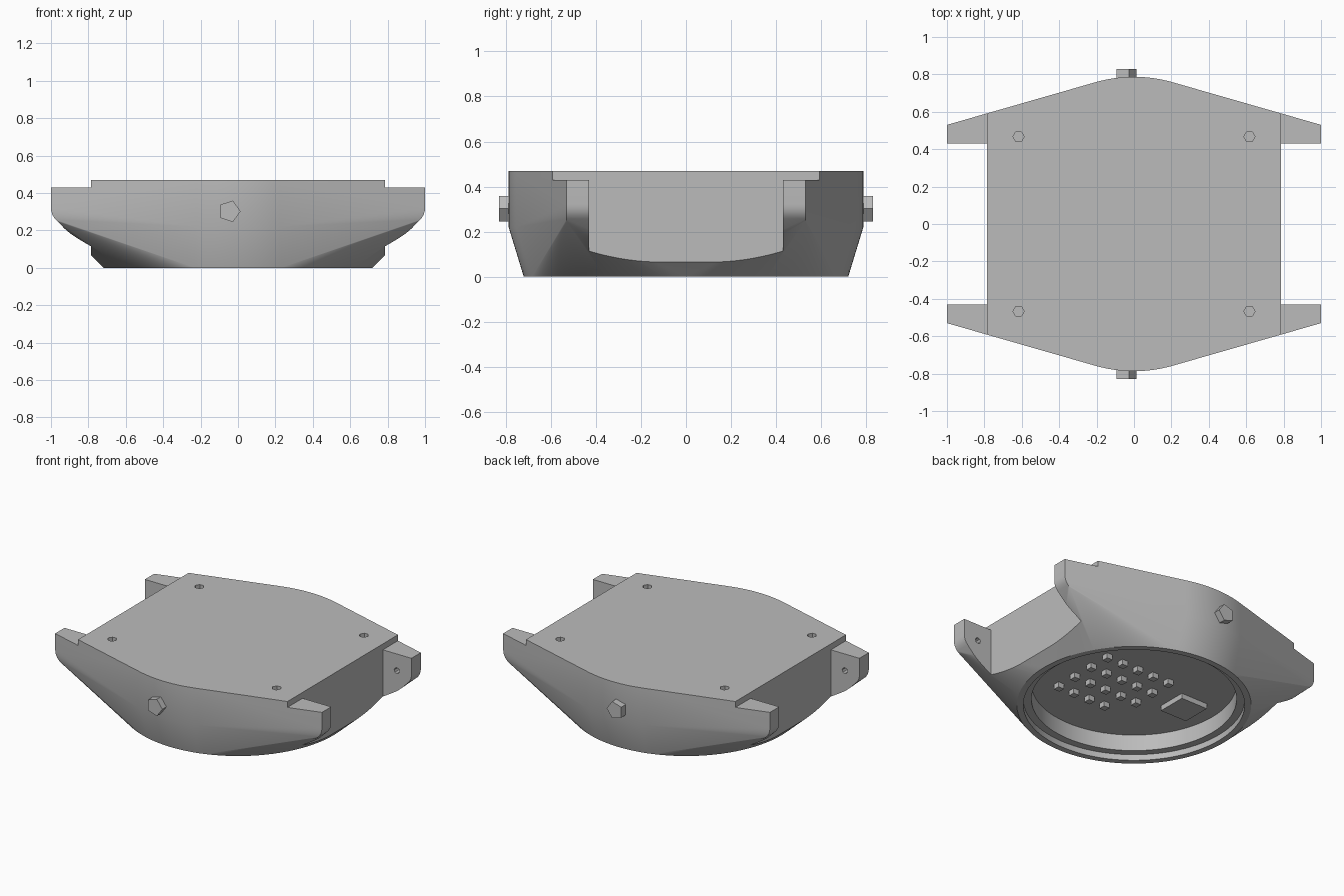
import bpy, bmesh, math
from mathutils import Matrix, Vector

cube = bpy.data.objects.get("Cube")
if cube:
    bpy.data.objects.remove(cube, do_unlink=True)

grey = bpy.data.materials.new("case grey")
grey.use_nodes = True
grey.diffuse_color = (0.5, 0.5, 0.5, 1)
grey.node_tree.nodes["Principled BSDF"].inputs["Base Color"].default_value = (0.5, 0.5, 0.5, 1)

SLOT_X, LUG_Y, TOP, LUG_TOP = 0.785, 0.43, 0.47, 0.43
FLOOR_Z = 0.15


def finish(name, bm):
    bmesh.ops.recalc_face_normals(bm, faces=bm.faces)
    mesh = bpy.data.meshes.new(name)
    bm.to_mesh(mesh)
    bm.free()
    obj = bpy.data.objects.new(name, mesh)
    bpy.context.collection.objects.link(obj)
    mesh.materials.append(grey)
    return obj


def add_box(bm, lo, hi):
    lo, hi = Vector(lo), Vector(hi)
    mat = Matrix.Translation((lo + hi) / 2) @ Matrix.Diagonal((*(hi - lo), 1))
    bmesh.ops.create_cube(bm, size=1, matrix=mat)


def add_prism(bm, centre, radius, depth, sides, axis="Z"):
    # create_cone puts its first vertex on +y, so turn it onto +x
    mat = Matrix.Translation(centre)
    if axis == "Y":
        mat = mat @ Matrix.Rotation(math.pi / 2, 4, "X")
    mat = mat @ Matrix.Rotation(-math.pi / 2, 4, "Z")
    bmesh.ops.create_cone(bm, cap_ends=True, segments=sides, radius1=radius,
                          radius2=radius, depth=depth, matrix=mat)


def cut(obj, name, bm):
    cutter = finish(name, bm)
    cutter.hide_render = True
    mod = obj.modifiers.new(name, "BOOLEAN")
    mod.operation, mod.solver, mod.object = "DIFFERENCE", "EXACT", cutter
    bpy.context.view_layer.objects.active = obj
    bpy.ops.object.modifier_apply(modifier=name)
    bpy.data.objects.remove(cutter, do_unlink=True)


# Case: convex skin from the bottom circle up to the pointed outline
bm = bmesh.new()
for i in range(96):
    a = math.tau * i / 96
    bm.verts.new((0.72 * math.cos(a), 0.72 * math.sin(a), 0))
for sy in (-1, 1):
    # rounded crown in the middle of each long wall
    for i in range(-8, 9):
        x = 0.22 * i / 8
        y = 0.787 - 0.033 * (i / 8) ** 2
        for z in (0.22, TOP):
            bm.verts.new((x, sy * y, z))
    # lug corners, rounded off underneath
    for sx in (-1, 1):
        bm.verts.new((sx, sy * 0.53, TOP))
        for i in range(6):
            a = math.pi / 2 * i / 5 * 0.62
            bm.verts.new((sx * (0.91 + 0.09 * math.cos(a)), sy * 0.53,
                          0.32 - 0.09 * math.sin(a)))
hull = bmesh.ops.convex_hull(bm, input=bm.verts[:])
loose = [v for v in bm.verts if not v.link_faces]
bmesh.ops.delete(bm, geom=loose, context="VERTS")
bmesh.ops.dissolve_limit(bm, angle_limit=0.002, verts=bm.verts[:], edges=bm.edges[:])
case = finish("case", bm)

# Strap slots and the lowered lug tops
bm = bmesh.new()
for sx in (-1, 1):
    x0, x1 = sorted((sx * SLOT_X, sx * 1.2))
    add_box(bm, (x0, -LUG_Y, -0.1), (x1, LUG_Y, 0.6))
cut(case, "strap_slots", bm)
bm = bmesh.new()
for sx in (-1, 1):
    x0, x1 = sorted((sx * SLOT_X, sx * 1.2))
    add_box(bm, (x0, -1, LUG_TOP), (x1, 1, 0.6))
cut(case, "lug_steps", bm)

# Stepped round recess underneath
for name, radius, depth in (("cover_ledge", 0.68, 0.04), ("recess", 0.63, FLOOR_Z)):
    bm = bmesh.new()
    add_prism(bm, (0, 0, depth / 2 - 0.1), radius, depth + 0.2, 96)
    cut(case, name, bm)

# Screw holes in the top and spring bar holes in the lugs
bm = bmesh.new()
for sx in (-1, 1):
    for sy in (-1, 1):
        add_prism(bm, (sx * 0.617, sy * 0.467, TOP), 0.03, 0.16, 6)
        add_prism(bm, (sx * 0.89, sy * LUG_Y, 0.317), 0.02, 0.1, 8, "Y")
cut(case, "holes", bm)

bpy.ops.object.select_all(action="DESELECT")
case.select_set(True)
bpy.context.view_layer.objects.active = case
bpy.ops.object.shade_smooth_by_angle(angle=math.radians(30))

# Five-sided side buttons
for name, sy in (("front_button", -1), ("back_button", 1)):
    bm = bmesh.new()
    add_prism(bm, (-0.046, sy * 0.79, 0.302), 0.06, 0.08, 5, "Y")
    finish(name, bm)

# Contact studs on the recess floor
bm = bmesh.new()
for row in range(4):
    for col in range(5):
        if row == 0 and col == 4:
            continue
        x, y = 0.35 - 0.122 * col, -0.3 + 0.155 * row
        add_box(bm, (x - 0.022, y - 0.022, FLOOR_Z - 0.035),
                (x + 0.022, y + 0.022, FLOOR_Z + 0.01))
finish("contact_studs", bm)

# Square block beside the studs
bm = bmesh.new()
add_box(bm, (-0.5, -0.1, FLOOR_Z - 0.035), (-0.3, 0.1, FLOOR_Z + 0.01))
finish("sensor_block", bm)
